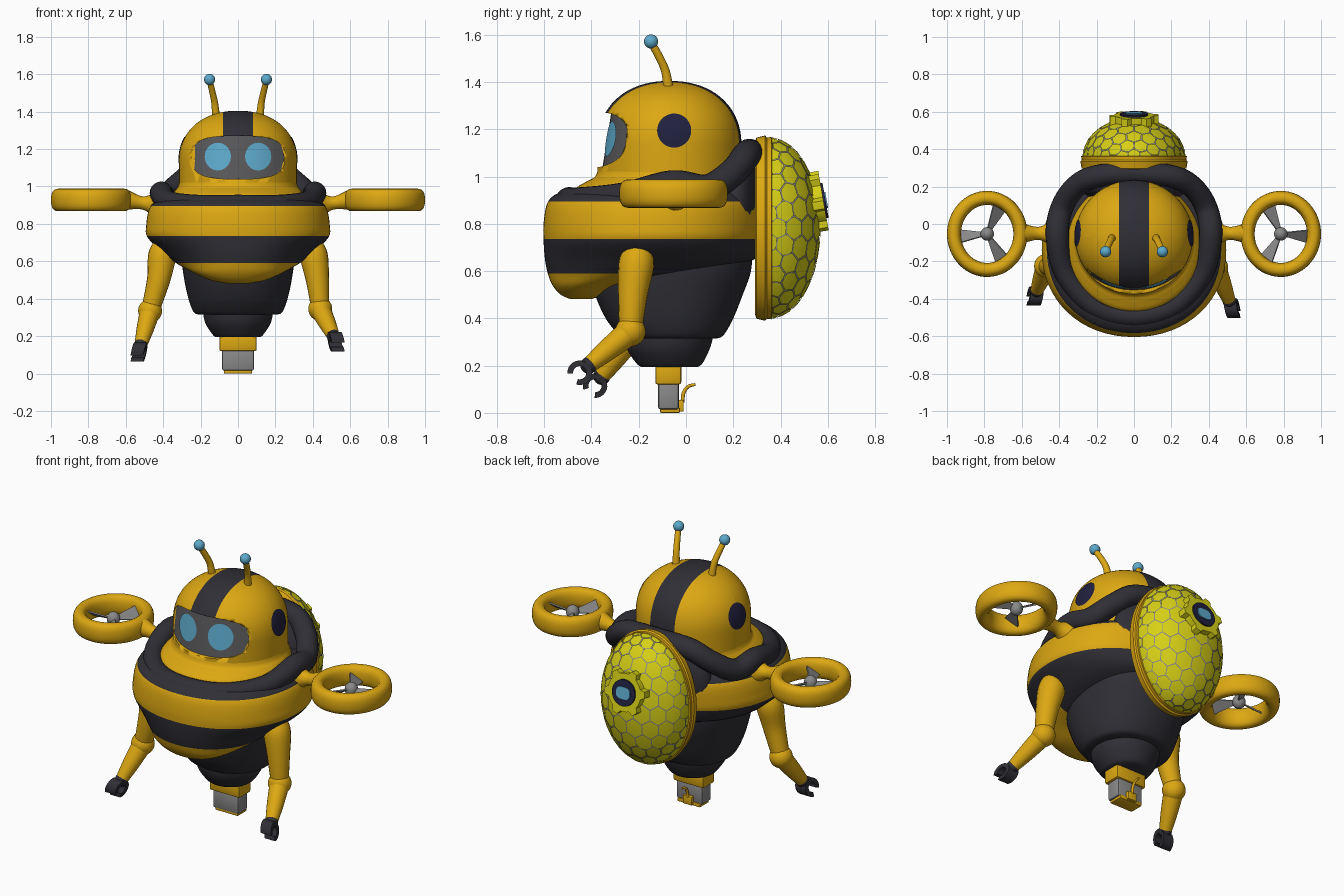
import bpy, bmesh, math
from math import cos, sin, pi, radians
from mathutils import Vector, Matrix

if "Cube" in bpy.data.objects:
    bpy.data.objects.remove(bpy.data.objects["Cube"])

def material(name, *rgb):
    m = bpy.data.materials.new(name)
    m.use_nodes = True
    m.diffuse_color = (*rgb, 1)
    m.node_tree.nodes["Principled BSDF"].inputs["Base Color"].default_value = (*rgb, 1)
    return m

YELLOW = material("warm yellow", .72, .39, .006)
DARK = material("charcoal", .028, .028, .036)
LEMON = material("lemon yellow", .68, .63, .008)
BLUE = material("sky blue", .11, .4, .6)
NAVY = material("navy", .015, .015, .05)
SMOKE = material("smoke grey", .1, .1, .105)
GREY = material("mid grey", .25, .25, .25)

# ---------- helpers ----------
def finish(name, bm, mats, angle=40, fix=True):
    if fix:
        bmesh.ops.recalc_face_normals(bm, faces=bm.faces)
    me = bpy.data.meshes.new(name)
    bm.to_mesh(me)
    bm.free()
    for m in mats if isinstance(mats, list) else [mats]:
        me.materials.append(m)
    me.shade_smooth()
    me.set_sharp_from_angle(angle=radians(angle))
    ob = bpy.data.objects.new(name, me)
    bpy.context.collection.objects.link(ob)
    return ob

def spline(rows, steps=5, closed=False):
    """Smooth curve through rows of numbers."""
    out, n = [], len(rows)
    pick = lambda i: rows[i % n] if closed else rows[min(max(i, 0), n - 1)]
    for i in range(n if closed else n - 1):
        a, b, c, d = (pick(i + k) for k in (-1, 0, 1, 2))
        for s in range(steps):
            t = s / steps
            out.append([.5 * (2*q + (r-p)*t + (2*p-5*q+4*r-w)*t*t + (3*q-p-3*r+w)*t**3)
                        for p, q, r, w in zip(a, b, c, d)])
    return out if closed else out + [list(rows[-1])]

def skin(name, rings, mats, loop=False, angle=40, cuts=(), rule=None):
    """Bridge rings of points; cut by planes and colour faces by a rule."""
    bm = bmesh.new()
    vs = [[bm.verts.new(p) for p in ring] for ring in rings]
    n = len(vs[0])
    for i in range(len(vs) if loop else len(vs) - 1):
        a, b = vs[i], vs[(i + 1) % len(vs)]
        for j in range(n):
            bm.faces.new((a[j], a[(j+1) % n], b[(j+1) % n], b[j]))
    if not loop:
        bm.faces.new(vs[0])
        bm.faces.new(vs[-1])
    for axis, d in cuts:
        no = Vector([float(k == axis) for k in range(3)])
        bmesh.ops.bisect_plane(bm, geom=bm.verts[:] + bm.edges[:] + bm.faces[:],
                               plane_co=no * d, plane_no=no)
    if rule:
        for f in bm.faces:
            f.material_index = int(rule(f.calc_center_median()))
    return finish(name, bm, mats, angle)

def spow(v, p):
    return math.copysign(abs(v) ** (2 / p), v)

def oval(z, half, front, back, p=2, n=64):
    cy, ry = (front + back) / 2, (back - front) / 2
    return [(half * spow(cos(a), p), cy + ry * spow(sin(a), p), z)
            for a in (2 * pi * k / n for k in range(n))]

def loft(name, rows, mats, p=2, **kw):
    return skin(name, [oval(*r, p=p) for r in spline(rows)], mats, **kw)

def tube(name, pts, mat, ref=(1, 0, 0), closed=False, n=20):
    rows = spline(pts, 6, closed)
    pos, rings = [Vector(r[:3]) for r in rows], []
    for i, r in enumerate(rows):
        nxt = pos[(i+1) % len(pos)] if closed else pos[min(i+1, len(pos)-1)]
        prv = pos[i-1] if closed else pos[max(i-1, 0)]
        t = (nxt - prv).normalized()
        u = t.cross(Vector(ref)).normalized()
        w = t.cross(u)
        rings.append([pos[i] + r[3] * (u * cos(2*pi*k/n) + w * sin(2*pi*k/n)) for k in range(n)])
    return skin(name, rings, mat, loop=closed, angle=60)

def ball(name, loc, size, mat):
    bm = bmesh.new()
    bmesh.ops.create_uvsphere(bm, u_segments=32, v_segments=16, radius=1,
                              matrix=Matrix.Translation(loc) @ Matrix.Diagonal((*size, 1)))
    return finish(name, bm, mat)

def box(name, lo, hi, mat, bevel=.01):
    bm = bmesh.new()
    mid = (Vector(lo) + Vector(hi)) / 2
    bmesh.ops.create_cube(bm, size=1, matrix=Matrix.Translation(mid) @ Matrix.Diagonal((*(Vector(hi) - Vector(lo)), 1)))
    bmesh.ops.bevel(bm, geom=bm.edges[:], offset=bevel, segments=2, affect='EDGES', profile=.5)
    return finish(name, bm, mat, 30)

def outline(a, b, p, n=56):
    return [(a * spow(cos(2*pi*k/n), p), b * spow(sin(2*pi*k/n), p)) for k in range(n)]

def patch(name, surface, a, b, p, mat, rings=8):
    """Thin curved plate lying on a surface function."""
    bm, edge = bmesh.new(), outline(a, b, p)
    mid = bm.verts.new(surface(0, 0))
    prev = None
    for r in range(1, rings + 1):
        row = [bm.verts.new(surface(u * r / rings, v * r / rings)) for u, v in edge]
        for j in range(len(row)):
            k = (j + 1) % len(row)
            bm.faces.new((prev[j], row[j], row[k], prev[k]) if prev else (mid, row[j], row[k]))
        prev = row
    return finish(name, bm, mat, 60, fix=False)

# ---------- head with striped dome and recessed visor ----------
def dome(z):
    return max(0, 1 - (max(z - 1.13, 0) / .275) ** 2.2) ** (1 / 2.2)

levels = [.92, 1.0, 1.08] + [1.13 + .275 * sin(pi / 2 * k / 20) for k in range(20)] + [1.4045]
head = skin("head", [oval(z, .315 * dome(z), -.07 - .305 * dome(z), -.07 + .305 * dome(z)) for z in levels],
            [YELLOW, DARK], cuts=[(0, .08), (0, -.08), (1, -.07)],
            rule=lambda c: abs(c.x) < .08 and (c.y > -.07 or c.z > 1.2))

def visor_point(u, v, out=0):
    return (u, .065 - math.sqrt(.16 - u * u) + .16 * v - out, 1.155 + v)

edge = outline(.25, .115, 3)
cutter = skin("visor_cutter", [[(u, -.7, 1.155 + v) for u, v in edge],
                               [visor_point(u, v) for u, v in edge]], [YELLOW, DARK])
cutter.hide_render = True
cutter.hide_set(True)
cut = head.modifiers.new("visor recess", 'BOOLEAN')
cut.object, cut.operation, cut.solver = cutter, 'DIFFERENCE', 'EXACT'
patch("visor", visor_point, .252, .117, 3, SMOKE)

# ---------- torso, neck, lower body ----------
loft("torso", [(.482, .06, -.49, -.40), (.50, .15, -.53, -.34), (.54, .24, -.565, -.22), (.59, .33, -.585, .1),
               (.65, .405, -.597, .29), (.73, .485, -.603, .32), (.8, .49, -.603, .33), (.88, .475, -.59, .33),
               (.92, .44, -.56, .31), (.945, .37, -.5, .27)], [YELLOW, DARK], p=2.1,
     cuts=[(2, .59), (2, .735), (2, .895), (1, -.25)],
     rule=lambda c: c.z > .895 or .59 < c.z < .735 or (c.z < .59 and c.y > -.25))
loft("neck", [(.9, .37, -.47, .24), (.95, .355, -.465, .24), (.98, .335, -.42, .235), (1.0, .32, -.385, .235),
              (1.04, .31, -.37, .23)], YELLOW)
half = [(0, -.495, .9, .056), (.22, -.435, .9, .056), (.37, -.26, .92, .056), (.41, -.06, .965, .062),
        (.385, .09, .95, .06), (.31, .2, 1.02, .06), (.2, .255, 1.09, .06), (0, .27, 1.1, .06)]
tube("collar", half + [(-x, *rest) for x, *rest in half[-2:0:-1]], DARK, ref=(0, 0, 1), closed=True)
ball("back_hump", (0, .21, .88), (.31, .11, .26), DARK)
loft("lower_body", [(.315, .21, -.26, .13), (.33, .238, -.285, .16), (.4, .265, -.34, .2), (.5, .287, -.385, .24),
                    (.6, .3, -.41, .275), (.7, .3, -.41, .28)], DARK, p=2.2)
loft("tail_segment", [(.195, .12, -.19, .05), (.21, .137, -.21, .07), (.27, .175, -.25, .1), (.34, .19, -.265, .12)], DARK)
box("tail_socket", (-.1, -.13, .12), (.1, -.02, .21), YELLOW)
box("tail_plug", (-.085, -.118, .015), (.085, -.03, .13), GREY)
box("tail_tip", (-.075, -.11, 0), (.075, -.025, .022), YELLOW, .005)
box("tail_latch", (-.03, -.035, .005), (.03, -.01, .055), YELLOW, .005)
tube("tail_hook", [(0, -.015, .045, .008), (0, -.01, .085, .008), (0, .01, .112, .007), (0, .04, .12, .006)], YELLOW)

# ---------- paired parts ----------
HANDS = {1: ((.44, -.235, .345), (.525, -.45, .17)), -1: ((-.47, -.225, .335), (-.53, -.385, .115))}
for s, side in ((1, "left"), (-1, "right")):
    patch(side + "_eye", lambda u, v: visor_point(s * .108 + u, v + .005, .005), .07, .074, 2, BLUE)

    def ear_point(u, v):
        y, z = -.05 + s * u, 1.195 + v
        k = dome(z)
        return (s * (.315 * math.sqrt(k * k - ((y + .07) / .305) ** 2) + .004), y, z)
    patch(side + "_ear", ear_point, .072, .072, 2, NAVY)

    tube(side + "_antenna", [(s*.118, -.075, 1.38, .021), (s*.125, -.088, 1.45, .018),
                             (s*.138, -.115, 1.51, .017), (s*.15, -.143, 1.56, .016)], YELLOW)
    ball(side + "_antenna_tip", (s*.152, -.148, 1.572), (.03, .03, .03), BLUE)

    # ducted rotor on a flared stalk
    hub = Vector((s * .785, -.053, .928))
    skin(side + "_rotor_ring",
         [[hub + Vector(((.14 + .075 * (1 + spow(cos(b), 2.4)) / 2 - .0) * cos(a) * 1.0,
                         (.155 + .075 * (1 + spow(cos(b), 2.4)) / 2) * sin(a), .06 * spow(sin(b), 2.4)))
           for b in (2 * pi * k / 24 for k in range(24))]
          for a in (2 * pi * k / 64 for k in range(64))], YELLOW, loop=True, angle=60)
    tube(side + "_rotor_stalk", [(s*.4, -.05, .9, .085), (s*.445, -.05, .905, .065), (s*.49, -.05, .91, .04),
                                 (s*.53, -.05, .915, .036), (s*.6, -.05, .928, .055)], YELLOW, ref=(0, 0, 1))
    ball(side + "_rotor_hub", hub, (.036, .036, .04), GREY)
    for i, deg in enumerate((65, 185, 300)):
        a = radians(deg if s < 0 else 180 - deg)
        d, e = Vector((cos(a), sin(a), 0)), Vector((-sin(a), cos(a), 0))
        slope = e * .8 + Vector((0, 0, .6))
        skin(f"{side}_blade_{i + 1}",
             [[hub + d * r + slope * w * x + slope.cross(d) * .004 * y
               for x, y in ((1, 1), (-1, 1), (-1, -1), (1, -1))] for r, w in ((.02, .012), (.155, .045))], GREY)

    # arm and clawed hand
    elbow, hand = (Vector(p) for p in HANDS[s])
    wrist = elbow.lerp(hand, .82)
    tube(side + "_upper_arm", [(s*.385, -.2, .69, .06), (s*.405, -.21, .63, .075),
                               (s*.425, -.225, .5, .062), (*elbow, .048)], YELLOW)
    ball(side + "_elbow", elbow, (.064, .064, .064), YELLOW)
    tube(side + "_forearm", [(*elbow, .055), (*elbow.lerp(hand, .45), .046), (*wrist, .034)], YELLOW)
    ball(side + "_wrist", wrist, (.036, .036, .036), DARK)
    aim = math.atan2(hand.z - elbow.z, hand.y - elbow.y)
    skin(side + "_claw",
         [[hand + Vector((w + s * .25 * r * cos(t - aim), r * cos(t), r * sin(t)))
           for r, w in ((.052, .034), (.052, -.034), (.028, -.034), (.028, .034))]
          for t in (aim + .6 + (2 * pi - 1.2) * k / 20 for k in range(21))], DARK)

# ---------- domed backpack with honeycomb plates ----------
def upright(rows, zc):
    return [[(a * cos(t), y, zc + b * sin(t)) for t in (2 * pi * k / 64 for k in range(64))] for y, a, b in rows]

ZC = .782
skin("pack_rim", upright([(.292, .265, .365), (.298, .28, .383), (.335, .287, .392), (.342, .28, .384),
                          (.348, .28, .384), (.362, .283, .386), (.367, .265, .37)], ZC), YELLOW, angle=25)
arc = [pi / 2 * k / 16 for k in range(1, 17)]
skin("pack_dome", upright([(.355 + .21 * cos(t), .27 * sin(t), .375 * sin(t)) for t in arc], ZC), GREY)

def pack_point(u, v, grow):
    rho = min(math.hypot(u / .37, v / .45), 1)
    f = math.atan2(v / .45, u / .37)
    t = pi / 2 * rho
    return (.27 * grow * sin(t) * cos(f), .355 + .21 * grow * cos(t), ZC + .375 * grow * sin(t) * sin(f))

bm, pitch = bmesh.new(), .083
for row in range(-7, 8):
    for col in range(-6, 7):
        u, v = (col + (row % 2) / 2) * pitch, row * pitch * .866
        if math.hypot(u / .37, v / .45) > 1.03:
            continue
        hexa = [(u + .045 * sin(pi * k / 3), v + .045 * cos(pi * k / 3)) for k in range(6)]
        top = [bm.verts.new(pack_point(*h, 1.022)) for h in hexa]
        mid = bm.verts.new(pack_point(u, v, 1.024))
        for k in range(6):
            if (top[k].co - top[k-1].co).length > .002:
                bm.faces.new((top[k-1], top[k], mid))
finish("honeycomb_plates", bm, LEMON, 40, fix=False)

# badge on the pack
def badge(name, shape, low, high, mat):
    ob = skin(name, [[(x, y, z) for x, y in shape] for z in (low, high)], mat, angle=30)
    ob.location, ob.rotation_euler = (0, .562, .895), (radians(-80), 0, 0)

gear = []
for k in range(48):
    r = .132 if k % 8 < 3 else .108
    gear.append((r * cos(2 * pi * k / 48), r * sin(2 * pi * k / 48)))
badge("badge_gear", gear, -.04, .02, LEMON)
badge("badge_disc", outline(.075, .075, 2), 0, .029, NAVY)
badge("badge_gem", outline(.045, .034, 3), .02, .034, BLUE)
